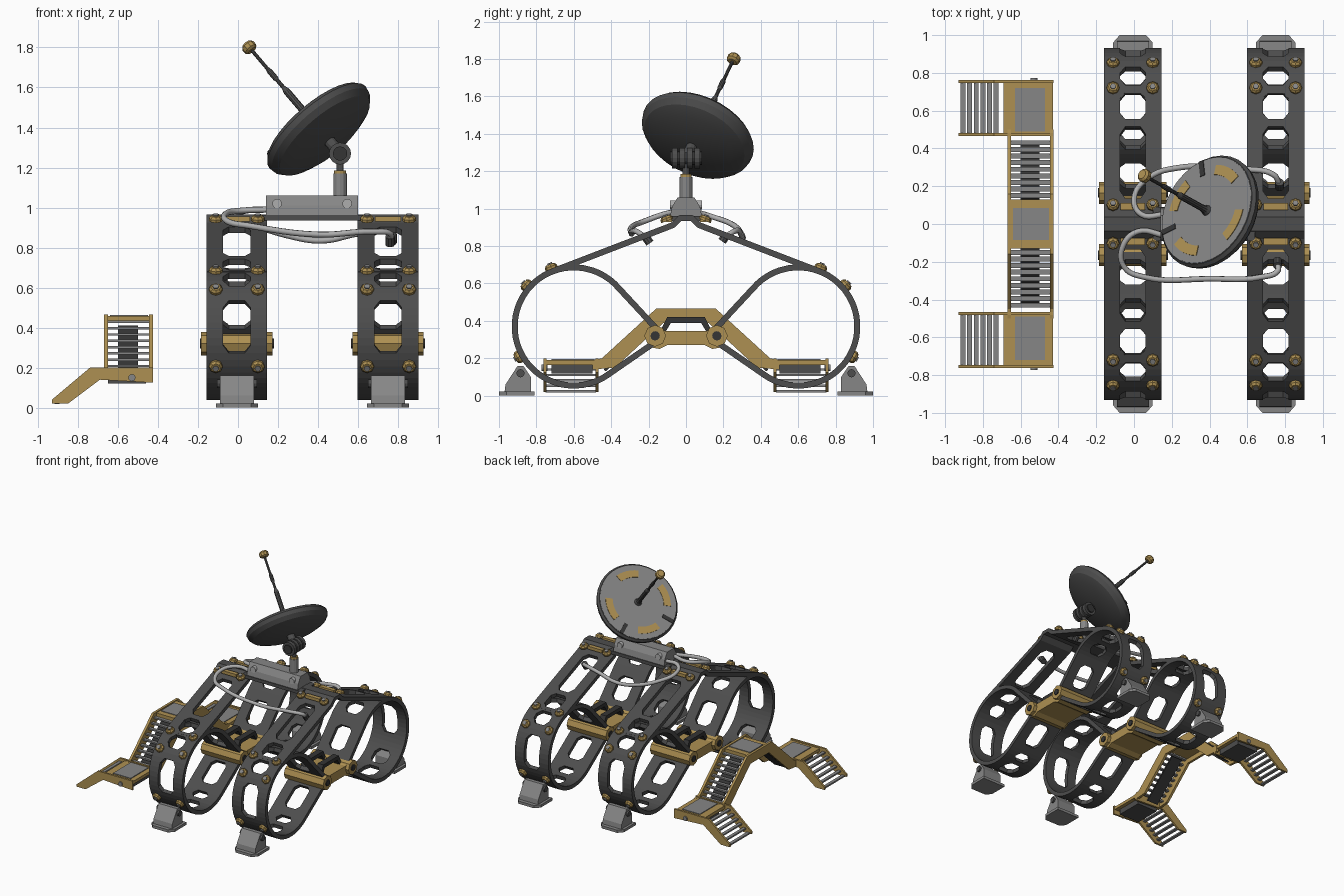
import bpy, bmesh, math
from mathutils import Vector, Matrix

if "Cube" in bpy.data.objects:
    bpy.data.objects.remove(bpy.data.objects["Cube"])


def material(name, rgb):
    m = bpy.data.materials.new(name)
    m.use_nodes = True
    m.diffuse_color = (*rgb, 1)
    m.node_tree.nodes["Principled BSDF"].inputs["Base Color"].default_value = (*rgb, 1)
    return m


DARK = material("dark grey", (0.075, 0.075, 0.075))
BLACK = material("charcoal", (0.035, 0.035, 0.035))
GOLD = material("ochre", (0.42, 0.28, 0.085))
GREY = material("mid grey", (0.24, 0.24, 0.24))
LIGHT = material("light grey", (0.42, 0.42, 0.42))


def finish(name, bm, mat, matrix=None):
    bmesh.ops.recalc_face_normals(bm, faces=bm.faces)
    me = bpy.data.meshes.new(name)
    bm.to_mesh(me)
    bm.free()
    me.materials.append(mat)
    if matrix:
        me.transform(matrix)
    ob = bpy.data.objects.new(name, me)
    bpy.context.collection.objects.link(ob)
    return ob


def prism(name, axis, poly, lo, hi, mat, matrix=None):
    """Extrude a 2D outline along an axis."""
    place = {"x": lambda a, b, t: (t, a, b), "y": lambda a, b, t: (a, t, b),
             "z": lambda a, b, t: (a, b, t)}[axis]
    bm = bmesh.new()
    ends = [[bm.verts.new(place(a, b, t)) for a, b in poly] for t in (lo, hi)]
    for ring in ends:
        bm.faces.new(ring)
    for i in range(len(poly)):
        j = (i + 1) % len(poly)
        bm.faces.new((ends[0][i], ends[0][j], ends[1][j], ends[1][i]))
    return finish(name, bm, mat, matrix)


def box(name, x, y, z, mat):
    return prism(name, "z", [(x[0], y[0]), (x[1], y[0]), (x[1], y[1]), (x[0], y[1])], *z, mat)


def lathe(name, profile, origin, direction, mat, sides=12):
    """Revolve (radius, height) points about a direction."""
    bm = bmesh.new()
    rings = [[bm.verts.new((r * math.cos(math.tau * i / sides), r * math.sin(math.tau * i / sides), h))
              for i in range(sides)] for r, h in profile]
    for a, b in zip(rings, rings[1:]):
        for i in range(sides):
            j = (i + 1) % sides
            bm.faces.new((a[i], a[j], b[j], b[i]))
    bm.faces.new(rings[0])
    bm.faces.new(rings[-1])
    turn = Vector(direction).to_track_quat("Z", "Y").to_matrix().to_4x4()
    return finish(name, bm, mat, Matrix.Translation(origin) @ turn)


def rod(name, a, b, r, mat, sides=12):
    d = Vector(b) - Vector(a)
    return lathe(name, [(r, 0), (r, d.length)], a, d, mat, sides)


def band(name, cx, pts, gaps, mat, thick=0.032):
    """Strip across x along a (y, z) path; flagged segments get a chamfered window."""
    cols = [-0.152, -0.068, -0.04, 0.04, 0.068, 0.152]
    bm = bmesh.new()
    rows = [[bm.verts.new((cx + c, y, z)) for c in cols] for y, z in pts]
    for i, gap in enumerate(gaps):
        a, b = rows[i], rows[i + 1]
        for k in range(5):
            if not gap or k in (0, 4):
                bm.faces.new((a[k], a[k + 1], b[k + 1], b[k]))
        if gap and not gaps[i - 1]:
            bm.faces.new((a[1], a[2], b[1]))
            bm.faces.new((a[3], a[4], b[4]))
        if gap and not gaps[i + 1]:
            bm.faces.new((b[1], a[1], b[2]))
            bm.faces.new((b[4], b[3], a[4]))
    bmesh.ops.delete(bm, geom=[v for v in bm.verts if not v.link_faces], context="VERTS")
    ob = finish(name, bm, mat)
    mod = ob.modifiers.new("thickness", "SOLIDIFY")
    mod.thickness, mod.offset = thick, 0
    return ob


# Ring geometry shared by the frames
CY, CZ, R = 0.6, 0.37, 0.316
SLOPE = math.radians(111)


def ring(deg, r=R):
    a = math.radians(deg)
    return (-CY + r * math.cos(a), CZ + r * math.sin(a))


def lerp(a, b, t):
    return (a[0] + (b[0] - a[0]) * t, a[1] + (b[1] - a[1]) * t)


def teardrop():
    marks = [41, 52, 72, 80, 106, 114, 134, 150, 197, 222, 245, 252, 279, 287, 300, 305.5]
    steps, flags = [0, 0.2, 0.3, 0.75, 0.85], [0, 1, 1, 1, 0]
    pts = [lerp((-0.16, 0.36), ring(marks[0]), t) for t in steps]
    gaps = list(flags)
    for i, (a, b) in enumerate(zip(marks, marks[1:])):
        n = max(1, round((b - a) / 6.5))
        pts += [ring(a + (b - a) * k / n) for k in range(n)]
        gaps += [i % 2] * n
    pts += [lerp(ring(marks[-1]), (-0.16, 0.29), t) for t in [0, 0.15, 0.25, 0.7, 0.8, 1]]
    return pts, gaps + flags


def bolt(cx, y, z, ny, nz):
    for dx in (-0.105, 0.105):
        lathe("bolt_collar", [(0.034, 0), (0.034, 0.014), (0.024, 0.026)], (cx + dx, y, z), (0, ny, nz), GOLD, 8)
        lathe("bolt_head", [(0.016, 0.02), (0.016, 0.034)], (cx + dx, y, z), (0, ny, nz), GREY, 6)


loop_pts, loop_gaps = teardrop()
tan_pt = ring(111)
slope_end = (-0.07, tan_pt[1] + 0.384 * (-0.07 - tan_pt[0]))
half = [tan_pt] + [lerp(tan_pt, slope_end, (y - tan_pt[0]) / (slope_end[0] - tan_pt[0]))
                   for y in (-0.69, -0.66, -0.58, -0.55, -0.51, -0.47, -0.17, -0.13, -0.07)]
roof = half + [(-0.03, 0.95)] + [(-y, z) for y, z in [(-0.03, 0.95)] + half[::-1]]
half_gaps = [0, 1, 1, 1, 0, 1, 1, 1, 0, 0]
roof_gaps = half_gaps + [0] + half_gaps[::-1]

for cx in (-0.006, 0.75):
    band("roof_band", cx, roof, roof_gaps, DARK)
    for s in (-1, 1):
        band("loop_band", cx, [(-s * y, z) for y, z in loop_pts], loop_gaps, DARK)
        # Bolts on the roof and ring
        for deg in (111, 139, 209):
            y, z = ring(deg, R + 0.014)
            a = math.radians(deg)
            bolt(cx, s * y, z, s * math.cos(a), math.sin(a))
        bolt(cx, s * 0.1, 0.935, s * 0.36, 0.93)
        box("roof_pad", (cx - 0.065, cx + 0.065), sorted((s * 0.075, s * 0.11)), (0.93, 0.955), GOLD)
        # Foot: pad, leaning leg and pivot
        prism("foot_pad", "z", [(cx - 0.105, s * 0.81), (cx - 0.105, s * 0.96), (cx - 0.07, s),
                                (cx + 0.07, s), (cx + 0.105, s * 0.96), (cx + 0.105, s * 0.81)], 0, 0.022, GREY)
        prism("foot_leg", "x", [(s * y, z) for y, z in [(0.83, 0.02), (0.97, 0.02), (0.965, 0.06),
              (0.9, 0.16), (0.87, 0.16), (0.83, 0.1)]], cx - 0.085, cx + 0.085, GREY)
        rod("foot_pivot", (cx - 0.1, s * 0.885, 0.12), (cx + 0.1, s * 0.885, 0.12), 0.022, DARK)
        # Hub caps at the middle bracket
        rod("hub", (cx - 0.178, s * 0.165, 0.32), (cx + 0.178, s * 0.165, 0.32), 0.058, GOLD, 8)
        rod("hub_pin", (cx - 0.185, s * 0.165, 0.32), (cx + 0.185, s * 0.165, 0.32), 0.025, BLACK)
    side = [(0.1, 0.27), (0.14, 0.25), (0.2, 0.26), (0.215, 0.33), (0.17, 0.385), (0.11, 0.345)]
    prism("hub_bracket", "x", side + [(-y, z) for y, z in side[::-1]], cx - 0.15, cx + 0.15, GOLD)
    arch = [(-0.14, 0.34), (-0.1, 0.42), (0.1, 0.42), (0.14, 0.34),
            (0.11, 0.34), (0.08, 0.39), (-0.08, 0.39), (-0.11, 0.34)]
    for dx in (-0.07, 0.07):
        prism("bracket_arch", "x", arch, cx + dx - 0.025, cx + dx + 0.025, BLACK)

# Equipment box bridging the frames
prism("equipment_box", "x", [(-0.085, 0.96), (0.085, 0.96), (0.075, 1.01), (0.045, 1.06), (-0.045, 1.06),
                             (-0.075, 1.01)], 0.14, 0.6, GREY)
box("bridge_plate", (0.1, 0.64), (-0.09, 0.09), (0.935, 0.962), DARK)
for x in (0.195, 0.545):
    for s in (-1, 1):
        rod("box_bolt", (x, s * 0.05, 1.02), (x, s * 0.085, 1.02), 0.024, LIGHT)

# Dish mast and joint
rod("mast", (0.51, 0, 1.05), (0.51, 0, 1.17), 0.034, GREY)
rod("mast_collar", (0.51, 0, 1.165), (0.51, 0, 1.185), 0.03, GOLD)
rod("mast_neck", (0.51, 0, 1.18), (0.51, 0, 1.27), 0.018, DARK)
for y in (-0.06, -0.02, 0.02, 0.06):
    rod("joint_disc", (0.51, y - 0.014, 1.27), (0.51, y + 0.014, 1.27), 0.055, DARK, 16)
rod("joint_axle", (0.51, -0.085, 1.27), (0.51, 0.085, 1.27), 0.036, BLACK, 12)

# Dish, face, painted arcs and slots
N = Vector((-0.61, 0.34, 0.715)).normalized()
C = Vector((0.415, 0.055, 1.38))
rod("dish_link", (0.51, 0, 1.27), C, 0.03, DARK)
dish = lathe("dish", [(0.03, -0.07), (0.22, -0.058), (0.285, -0.03), (0.31, 0), (0.316, 0.03), (0.302, 0.048)],
             C, N, DARK, 32)
lathe("dish_face", [(0.298, 0.04), (0.298, 0.051)], C, N, GREY, 32)
U = Vector((1, 0, -N.x / N.z)).normalized()
V = N.cross(U)
frame = Matrix.Translation(C) @ Matrix((U, V, N)).transposed().to_4x4()
for start in (70, 160, 250, 340):
    angles = [math.radians(start + d) for d in range(-21, 22, 7)]
    poly = [(0.255 * math.cos(a), 0.255 * math.sin(a)) for a in angles]
    poly += [(0.2 * math.cos(a), 0.2 * math.sin(a)) for a in angles[::-1]]
    prism("dish_arc", "z", poly, 0.05, 0.055, GOLD, frame)
for deg in (113, 205):
    prism("dish_slot", "z", [(0.21, -0.015), (0.3, -0.015), (0.3, 0.015), (0.21, 0.015)], 0.05, 0.055, BLACK,
          frame @ Matrix.Rotation(math.radians(deg), 4, "Z"))
lathe("antenna", [(0.03, 0.05), (0.022, 0.07), (0.018, 0.1), (0.018, 0.28), (0.01, 0.31), (0.01, 0.36),
                  (0.014, 0.37), (0.014, 0.42), (0.009, 0.44), (0.009, 0.58)], C, N, DARK, 10)
lathe("antenna_cap", [(0.024, 0.565), (0.036, 0.575), (0.036, 0.6), (0.025, 0.612)], C, N, GOLD, 10)

# Cables
for name, pts in {
    "front_cable": [(0.16, -0.06, 0.99), (0.02, -0.04, 0.985), (-0.06, -0.12, 0.97), (-0.05, -0.23, 0.93),
                    (0.05, -0.28, 0.91), (0.4, -0.29, 0.865), (0.68, -0.28, 0.88), (0.76, -0.25, 0.87), (0.76, -0.21, 0.84)],
    "back_cable": [(0.16, 0.05, 0.99), (0.04, 0.05, 0.985), (0, 0.13, 0.96), (0.07, 0.24, 0.92),
                   (0.25, 0.3, 0.86), (0.42, 0.3, 0.835), (0.6, 0.29, 0.87), (0.74, 0.26, 0.88), (0.77, 0.21, 0.85)],
}.items():
    cu = bpy.data.curves.new(name, "CURVE")
    cu.dimensions, cu.bevel_depth, cu.bevel_resolution, cu.resolution_u = "3D", 0.015, 2, 6
    sp = cu.splines.new("BEZIER")
    sp.bezier_points.add(len(pts) - 1)
    for p, co in zip(sp.bezier_points, pts):
        p.co = co
        p.handle_left_type = p.handle_right_type = "AUTO"
    cu.materials.append(LIGHT)
    bpy.context.collection.objects.link(bpy.data.objects.new(name, cu))
    lathe("cable_plug", [(0.024, -0.03), (0.024, 0.02)], pts[-1], (0, pts[-1][1], 0.3), DARK, 10)

# Walkway: arched stringers, top platform, then mirrored flights
edge = [(0.5, 0.19), (0.45, 0.2), (0.16, 0.465)]
under = [(0.12, 0.39), (0.38, 0.15), (0.5, 0.14)]
outline = edge + [(-y, z) for y, z in edge[::-1]] + [(-y, z) for y, z in under] + under[::-1]
outline = edge + [(-y, z) for y, z in edge[::-1]] + [(-y, z) for y, z in under[::-1]] + under
for x in (-0.67, -0.445):
    prism("arch_stringer", "x", outline, x, x + 0.02, GOLD)
box("top_platform", (-0.66, -0.43), (-0.13, 0.13), (0.43, 0.458), GOLD)
box("top_hatch", (-0.64, -0.45), (-0.085, 0.085), (0.455, 0.463), GREY)
for s in (-1, 1):
    for i in range(9):
        y, z = s * (0.15 + i * 0.035), 0.435 - i * 0.0315
        box("flight_tread", (-0.655, -0.44), (y - 0.013, y + 0.013), (z - 0.012, z), GREY)
    prism("flight_pan", "x", [(s * y, z) for y, z in [(0.14, 0.41), (0.44, 0.14), (0.43, 0.13), (0.13, 0.4)]],
          -0.6, -0.5, BLACK)
    box("landing", (-0.69, -0.43), sorted((s * 0.47, s * 0.75)), (0.165, 0.19), GOLD)
    box("landing_hatch", (-0.63, -0.47), sorted((s * 0.49, s * 0.72)), (0.188, 0.196), GREY)
    box("landing_frame", (-0.65, -0.46), sorted((s * 0.5, s * 0.72)), (0.12, 0.165), DARK)
    for y in (0.475, 0.755):
        prism("lower_stringer", "y", [(-0.425, 0.2), (-0.74, 0.2), (-0.93, 0.04), (-0.93, 0.02), (-0.85, 0.02),
              (-0.69, 0.14), (-0.425, 0.125)], s * y - 0.008, s * y + 0.008, GOLD)
    for i in range(6):
        x, z = -0.73 - i * 0.035, 0.175 - i * 0.029
        box("lower_tread", (x - 0.013, x + 0.013), sorted((s * 0.48, s * 0.75)), (z - 0.012, z), GREY)
    rod("landing_pin", (-0.53, s * 0.74, 0.15), (-0.53, s * 0.772, 0.15), 0.018, GREY)

# Soft shading on the dish and cables only
bpy.ops.object.select_all(action="DESELECT")
dish.select_set(True)
bpy.context.view_layer.objects.active = dish
bpy.ops.object.shade_smooth_by_angle(angle=math.radians(25))
